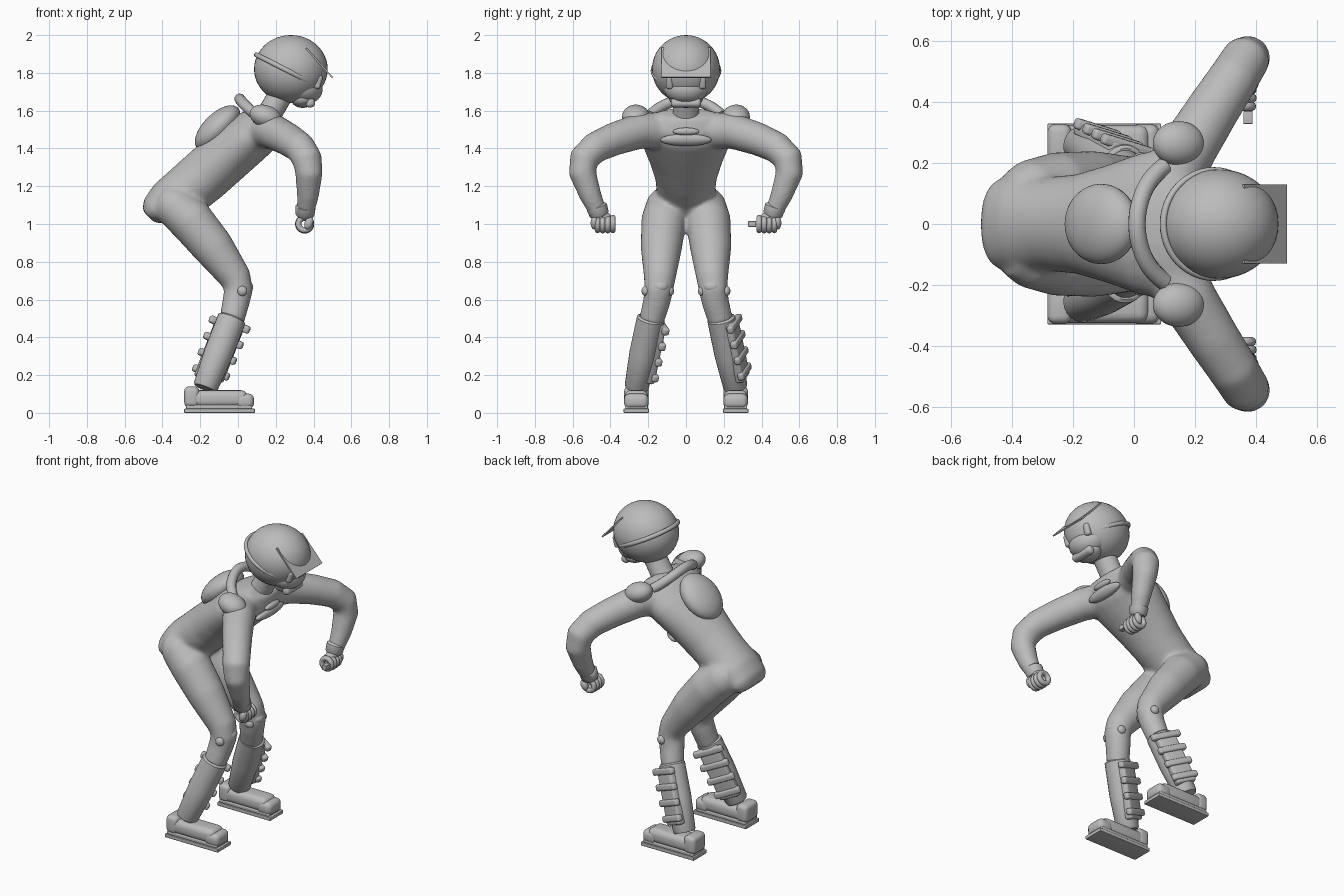
import bpy, bmesh, math
from mathutils import Vector, Matrix

if "Cube" in bpy.data.objects:
    bpy.data.objects.remove(bpy.data.objects["Cube"])

grey = bpy.data.materials.new("plain grey")
grey.diffuse_color = (0.5, 0.5, 0.5, 1)
grey.use_nodes = True
grey.node_tree.nodes["Principled BSDF"].inputs["Base Color"].default_value = grey.diffuse_color


def finish(bm, name, angle=40):
    bmesh.ops.recalc_face_normals(bm, faces=bm.faces)
    me = bpy.data.meshes.new(name)
    bm.to_mesh(me)
    bm.free()
    me.materials.append(grey)
    ob = bpy.data.objects.new(name, me)
    bpy.context.collection.objects.link(ob)
    bpy.ops.object.select_all(action='DESELECT')
    ob.select_set(True)
    bpy.context.view_layer.objects.active = ob
    bpy.ops.object.shade_smooth_by_angle(angle=math.radians(angle))
    return ob


def loft(bm, rings, n=24, start=(0, 1, 0)):
    """Skin oval rings (centre, in-plane radius, sideways radius) along a path."""
    pts = [Vector(r[0]) for r in rings]
    loops, side = [], Vector(start)
    for i, (c, a, b) in enumerate(rings):
        t = (pts[min(i + 1, len(pts) - 1)] - pts[max(i - 1, 0)]).normalized()
        side = (side - t * side.dot(t)).normalized()
        up = t.cross(side)
        loops.append([bm.verts.new(pts[i] + up * a * math.cos(k * math.tau / n)
                                   + side * b * math.sin(k * math.tau / n)) for k in range(n)])
    for p, q in zip(loops, loops[1:]):
        for k in range(n):
            bm.faces.new((p[k], p[(k + 1) % n], q[(k + 1) % n], q[k]))
    bm.faces.new(loops[0])
    bm.faces.new(loops[-1])


def lofted(name, rings):
    bm = bmesh.new()
    loft(bm, rings)
    return finish(bm, name)


def ellipsoid(name, loc, radii, tilt=0):
    bm = bmesh.new()
    m = Matrix.Translation(loc) @ Matrix.Rotation(math.radians(tilt), 4, 'Y') @ Matrix.Diagonal((*radii, 1))
    bmesh.ops.create_uvsphere(bm, u_segments=40, v_segments=24, radius=1, matrix=m)
    return finish(bm, name)


def block(name, matrix, size, bevel):
    bm = bmesh.new()
    bmesh.ops.create_cube(bm, size=1, matrix=Matrix.Diagonal((*size, 1)))
    if bevel:
        bmesh.ops.bevel(bm, geom=bm.edges[:], offset=bevel, segments=4, profile=0.5, affect='EDGES')
    bm.transform(matrix)
    return finish(bm, name)


def at(x, y, z, tilt=0):
    return Matrix.Translation((x, y, z)) @ Matrix.Rotation(math.radians(tilt), 4, 'Y')


def ring(name, matrix, major, minor):
    bpy.ops.mesh.primitive_torus_add(major_radius=major, minor_radius=minor,
                                     major_segments=48, minor_segments=10)
    ob = bpy.context.object
    ob.name = name
    ob.data.transform(matrix)
    ob.data.materials.append(grey)
    bpy.ops.object.shade_smooth()
    return ob


# Riding suit: torso, arms and legs fused into one smooth skin
suit = bmesh.new()
torso = [(-.475, 1.04, .045, .11), (-.45, 1.065, .08, .145), (-.385, 1.11, .115, .16), (-.28, 1.17, .14, .155),
         (-.18, 1.253, .144, .165), (-.08, 1.342, .144, .195), (.03, 1.435, .14, .235),
         (.11, 1.495, .13, .25), (.16, 1.54, .105, .235), (.19, 1.585, .055, .14)]
loft(suit, [((x, 0, z), t, w) for x, z, t, w in torso])
leg = [(-.4, .085, 1.13, .085), (-.345, .1, 1.1, .11), (-.25, .117, 1.02, .12), (-.13, .131, .875, .11),
       (-.01, .139, .71, .084), (.003, .145, .65, .077), (-.01, .155, .59, .073), (-.035, .185, .48, .066)]
arm = [(.1, .1, 1.495, .1), (.18, .25, 1.492, .095), (.262, .38, 1.45, .088), (.328, .48, 1.405, .083),
       (.366, .541, 1.345, .08), (.376, .548, 1.27, .073), (.37, .505, 1.15, .059), (.356, .46, 1.05, .045)]
for s in (-1, 1):
    for limb, start in ((leg, (0, 1, 0)), (arm, (1, -.4 * s, 0))):
        loft(suit, [((x, y * s, z), r, r) for x, y, z, r in limb], start=start)
suit = finish(suit, "riding_suit")
mod = suit.modifiers.new("fuse", 'REMESH')
mod.mode = 'VOXEL'
mod.voxel_size = 0.011
mod.use_smooth_shade = True
mod = suit.modifiers.new("soften", 'SMOOTH')
mod.factor = 0.5
mod.iterations = 16

# Head, helmet and goggles
lofted("neck", [((.13, 0, 1.52), .08, .09), ((.165, 0, 1.58), .065, .07), ((.24, 0, 1.71), .065, .07)])
ellipsoid("helmet", (.28, 0, 1.82), (.195, .18, .18))
ellipsoid("face", (.345, 0, 1.725), (.105, .12, .088), 20)
ellipsoid("jaw", (.345, 0, 1.665), (.065, .09, .05), -5)
block("mouth_guard", at(.382, 0, 1.643, -15), (.05, .16, .052), .02)
block("helmet_peak", at(.43, 0, 1.853, 48), (.21, .26, .008), 0)
ring("goggle_strap", at(.262, 0, 1.812, 27) @ Matrix.Diagonal((1, .95, 1.2, 1)), .186, .011)
for s in (-1, 1):
    block("goggle_clip", at(.425, .087 * s, 1.752, 15), (.035, .04, .075), .015)

# Back hump, neck brace and chest plates
ellipsoid("back_hump", (-.108, 0, 1.508), (.152, .132, .076), -45)
brace = [(.1, -.19, 1.575), (.055, -.155, 1.61), (.02, -.09, 1.645), (.005, 0, 1.67),
         (.02, .09, 1.645), (.055, .155, 1.61), (.1, .19, 1.575)]
curve = bpy.data.curves.new("neck_brace", 'CURVE')
curve.dimensions = '3D'
curve.bevel_depth = .029
curve.bevel_resolution = 4
curve.use_fill_caps = True
spline = curve.splines.new('NURBS')
spline.points.add(len(brace) - 1)
for p, co in zip(spline.points, brace):
    p.co = (*co, 1)
spline.use_endpoint_u = True
curve.materials.append(grey)
bpy.context.collection.objects.link(bpy.data.objects.new("neck_brace", curve))
ellipsoid("chest_plate", (.222, 0, 1.445), (.028, .135, .035), 40)
ellipsoid("collar_plate", (.24, 0, 1.49), (.02, .07, .02), 40)

for s, side in ((-1, "right"), (1, "left")):
    ellipsoid(side + "_shoulder_pad", (.147, .265 * s, 1.568), (.088, .073, .06), 20)

    # Cuff and gripping hand, fingers curled around an open grip
    lofted(side + "_cuff", [((.36, .476 * s, 1.10), .045, .045), ((.358, .472 * s, 1.09), .053, .056),
                            ((.354, .459 * s, 1.05), .05, .052), ((.353, .456 * s, 1.04), .042, .042)])
    ellipsoid(side + "_palm", (.355, .445 * s, 1.04), (.036, .05, .024))
    for k in range(4):
        ring(side + "_finger", Matrix.Translation((.353, (.387 + .027 * k) * s, 1.0))
             @ Matrix.Rotation(math.pi / 2, 4, 'X'), .033 + .002 * (k in (1, 2)), .0155)
    ellipsoid(side + "_thumb", (.375, .485 * s, 1.005), (.022, .02, .035), 20)

    # Knee armour
    ellipsoid(side + "_knee_pad", (.035, .137 * s, .675), (.047, .05, .036), 30)
    for y in (.085, .214):
        ellipsoid(side + "_knee_hinge", (.022, y * s, .645), (.027, .021, .027))

    # Boot shaft
    top, low = Vector((-.03, .185 * s, .505)), Vector((-.175, .263 * s, .13))
    lofted(side + "_boot_shaft", [(top.lerp(low, t), r, r * .98) for t, r in
                                  ((0, .066), (.02, .076), (.5, .077), (.97, .066), (1, .06))])

    # Straps lie across the same flank of both boots, twisted slightly fore or aft
    axis = (top - low).normalized()
    out = (Vector((0, 1, 0)) - axis * axis.y).normalized()
    out = Matrix.Rotation(math.radians(-16 * s), 3, axis) @ out
    across = out.cross(axis)
    frame = Matrix((across, out, axis)).transposed().to_4x4()

    def on_boot(t, off):
        return Matrix.Translation(top.lerp(low, t) + out * off) @ frame

    block(side + "_boot_plate", on_boot(.46, .05), (.13, .05, .34), .015)
    for k in range(4):
        block(side + "_strap", on_boot(.1 + .225 * k, .068), (.19 - .008 * k, .036, .04), .012)

    # Foot and sole
    block(side + "_sole", at(-.098, .263 * s, .011), (.374, .134, .022), .004)
    block(side + "_welt", at(-.1, .263 * s, .031), (.35, .122, .022), .006)
    block(side + "_foot", at(-.11, .263 * s, .075), (.32, .125, .09), .034)
    block(side + "_heel", at(-.245, .263 * s, .085), (.08, .13, .11), .026)
    block(side + "_toe_cap", at(.035, .263 * s, .062), (.1, .13, .08), .03)

# Grip stub beside the left hand
block("grip_stub", at(.375, .35, 1.0), (.03, .042, .03), .002)
